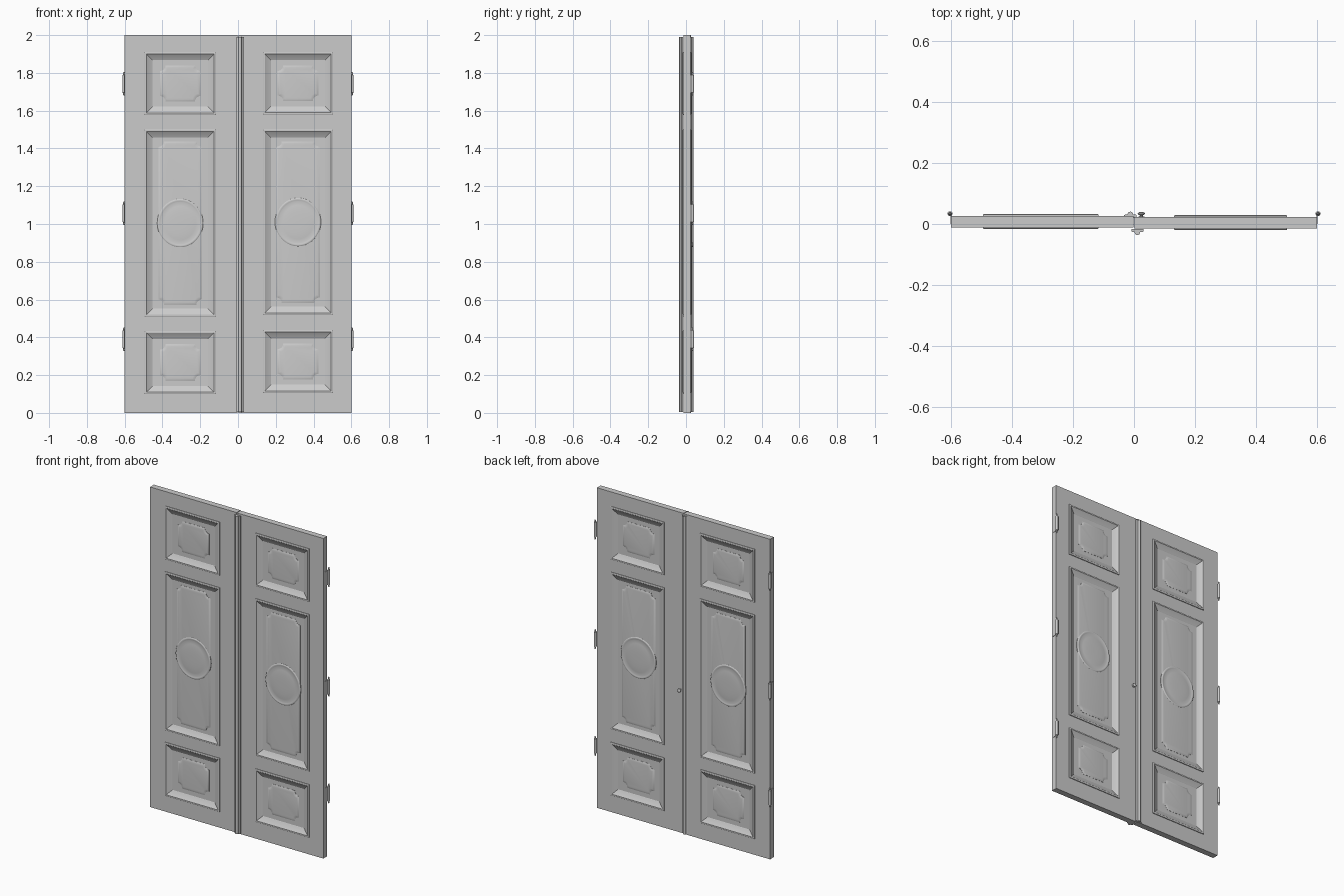
import bpy, bmesh
from math import sin, cos, pi

if "Cube" in bpy.data.objects:
    bpy.data.objects.remove(bpy.data.objects["Cube"])


def finish(name, bm, angle=0.6):
    bmesh.ops.remove_doubles(bm, verts=bm.verts, dist=0.00005)
    bmesh.ops.recalc_face_normals(bm, faces=bm.faces)
    me = bpy.data.meshes.new(name)
    bm.to_mesh(me)
    bm.free()
    ob = bpy.data.objects.new(name, me)
    bpy.context.collection.objects.link(ob)
    bpy.ops.object.select_all(action='DESELECT')
    ob.select_set(True)
    bpy.context.view_layer.objects.active = ob
    bpy.ops.object.shade_smooth_by_angle(angle=angle)
    return ob


def loft(bm, loops, start=True, end=True):
    rings = [[bm.verts.new(p) for p in loop] for loop in loops]
    for a, b in zip(rings, rings[1:]):
        n = len(a)
        for i in range(n):
            bm.faces.new((a[i], a[(i + 1) % n], b[(i + 1) % n], b[i]))
    if start:
        bm.faces.new(rings[0])
    if end:
        bm.faces.new(rings[-1])


def rect(w, h):
    return [(-w, -h), (w, -h), (w, h), (-w, h)]


def notched(w, h, r, n=5):
    # rectangle with scooped corners
    pts = []
    for sx, sz, a0 in ((-1, -1, pi / 2), (1, -1, pi), (1, 1, 1.5 * pi), (-1, 1, 0)):
        for i in range(n + 1):
            a = a0 - i / n * pi / 2
            pts.append((sx * w + r * cos(a), sz * h + r * sin(a)))
    return pts


def oval(rx, rz, n=40):
    return [(rx * cos(2 * pi * i / n), rz * sin(2 * pi * i / n)) for i in range(n)]


def place(pts, cx, cz, y):
    return [(cx + x, y, cz + z) for x, z in pts]


def lathe(name, profile, cx, cy, cz, axis='z', n=16):
    bm = bmesh.new()
    loops = []
    for r, t in profile:
        ring = oval(r, r, n)
        if axis == 'z':
            loops.append([(cx + a, cy + b, cz + t) for a, b in ring])
        else:
            loops.append([(cx + a, cy + t, cz + b) for a, b in ring])
    loft(bm, loops)
    return finish(name, bm)


def box(name, x0, x1, y0, y1, z0, z1):
    bm = bmesh.new()
    loft(bm, [[(x0, y0, z), (x1, y0, z), (x1, y1, z), (x0, y1, z)] for z in (z0, z1)])
    return finish(name, bm)


REC = -0.010                       # panel depth below the leaf face
MOULD = [(0, 0), (0, 0.004), (0.003, 0.006), (0.010, 0.006),
         (0.014, 0.003), (0.040, -0.008), (0.043, REC)]


def leaf(side, x0, x1, px0, px1, y0, y1, zs):
    # stiles and rails as a grid with openings, joined to the panel mouldings
    bm = bmesh.new()
    xs = [x0, px0, px1, x1]
    quad = lambda *p: bm.faces.new([bm.verts.new(q) for q in p])
    for y in (y0, y1):
        for i in range(3):
            for j in range(7):
                if i == 1 and j % 2:
                    continue
                a, b, c, d = xs[i], xs[i + 1], zs[j], zs[j + 1]
                quad((a, y, c), (b, y, c), (b, y, d), (a, y, d))
    for i in range(3):
        for z in (zs[0], zs[-1]):
            quad((xs[i], y0, z), (xs[i + 1], y0, z), (xs[i + 1], y1, z), (xs[i], y1, z))
    for j in range(7):
        for x in (x0, x1):
            quad((x, y0, zs[j]), (x, y1, zs[j]), (x, y1, zs[j + 1]), (x, y0, zs[j + 1]))
    cx, hw = (px0 + px1) / 2, (px1 - px0) / 2
    faces = (('front', y0, -1), ('back', y1, 1))
    for _, y, s in faces:
        for j in (1, 3, 5):
            cz, hh = (zs[j] + zs[j + 1]) / 2, (zs[j + 1] - zs[j]) / 2
            loft(bm, [place(rect(hw - d, hh - d), cx, cz, y + s * h) for d, h in MOULD], start=False)
    finish(side + "_leaf", bm, 0.3)

    for label, y, s in faces:
        # raised fields with scooped corners
        bm = bmesh.new()
        for j in (1, 3, 5):
            cz, hh = (zs[j] + zs[j + 1]) / 2, (zs[j + 1] - zs[j]) / 2
            w, h = (0.116, hh - 0.062) if j == 3 else (0.108, hh - 0.070)
            steps = [(0, REC - 0.001), (0, REC + 0.001), (0.006, REC + 0.004), (0.012, REC + 0.005)]
            loft(bm, [place(notched(w - d, h - d, 0.03), cx, cz, y + s * t) for d, t in steps])
        finish(f"{side}_{label}_panel_fields", bm)
        # oval medallion with rim and domed centre
        bm = bmesh.new()
        prof = [(0, -0.001), (0, 0.003), (0.004, 0.007), (0.009, 0.008), (0.014, 0.007),
                (0.019, 0.0055), (0.04, 0.008), (0.07, 0.0095), (0.10, 0.010)]
        cz = (zs[3] + zs[4]) / 2
        loft(bm, [place(oval(0.122 - d, 0.130 - d), cx, cz, y + s * (REC + t)) for d, t in prof])
        finish(f"{side}_{label}_medallion", bm)


# two door leaves
leaf("left", -0.6, -0.002, -0.495, -0.117, -0.011, 0.027,
     [0, 0.10, 0.434, 0.51, 1.50, 1.578, 1.91, 2.0])
leaf("right", 0.002, 0.6, 0.132, 0.503, -0.014, 0.023,
     [0, 0.106, 0.437, 0.52, 1.50, 1.58, 1.91, 2.0])


# cover strips with a round bead over the meeting edges
def cover_strip(name, cx, y, s, hw):
    bm = bmesh.new()
    prof = [(-hw, -0.002), (-hw, 0.006), (-hw + 0.003, 0.008), (-0.009, 0.008)]
    prof += [(-0.009 * cos(a * pi / 8), 0.010 + 0.008 * sin(a * pi / 8)) for a in range(9)]
    prof += [(0.009, 0.008), (hw - 0.003, 0.008), (hw, 0.006), (hw, -0.002)]
    loft(bm, [[(cx + a, y + s * b, z) for a, b in prof] for z in (0.004, 1.99)])
    finish(name, bm)


cover_strip("front_cover_strip", 0.011, -0.018, -1, 0.020)
cover_strip("back_cover_strip", -0.012, 0.0225, 1, 0.021)

# small back knob
lathe("back_knob", [(0.010, 0), (0.010, 0.003), (0.005, 0.004), (0.005, 0.007),
                    (0.011, 0.010), (0.012, 0.014), (0.006, 0.018)], 0.024, 0.0215, 0.89, 'y')

# hinges: barrel with pointed finials and an edge plate
barrel = [(0.002, -0.062), (0.005, -0.056), (0.004, -0.049), (0.008, -0.046), (0.008, 0.046),
          (0.004, 0.049), (0.005, 0.056), (0.002, 0.062)]
for label, s in (("left", -1), ("right", 1)):
    for i, z in enumerate((0.39, 1.057, 1.742)):
        lathe(f"{label}_hinge_barrel_{i}", barrel, s * 0.604, 0.034, z)
        a, b = sorted((s * 0.599, s * 0.603))
        box(f"{label}_hinge_plate_{i}", a, b, 0.0, 0.034, z - 0.045, z + 0.045)
